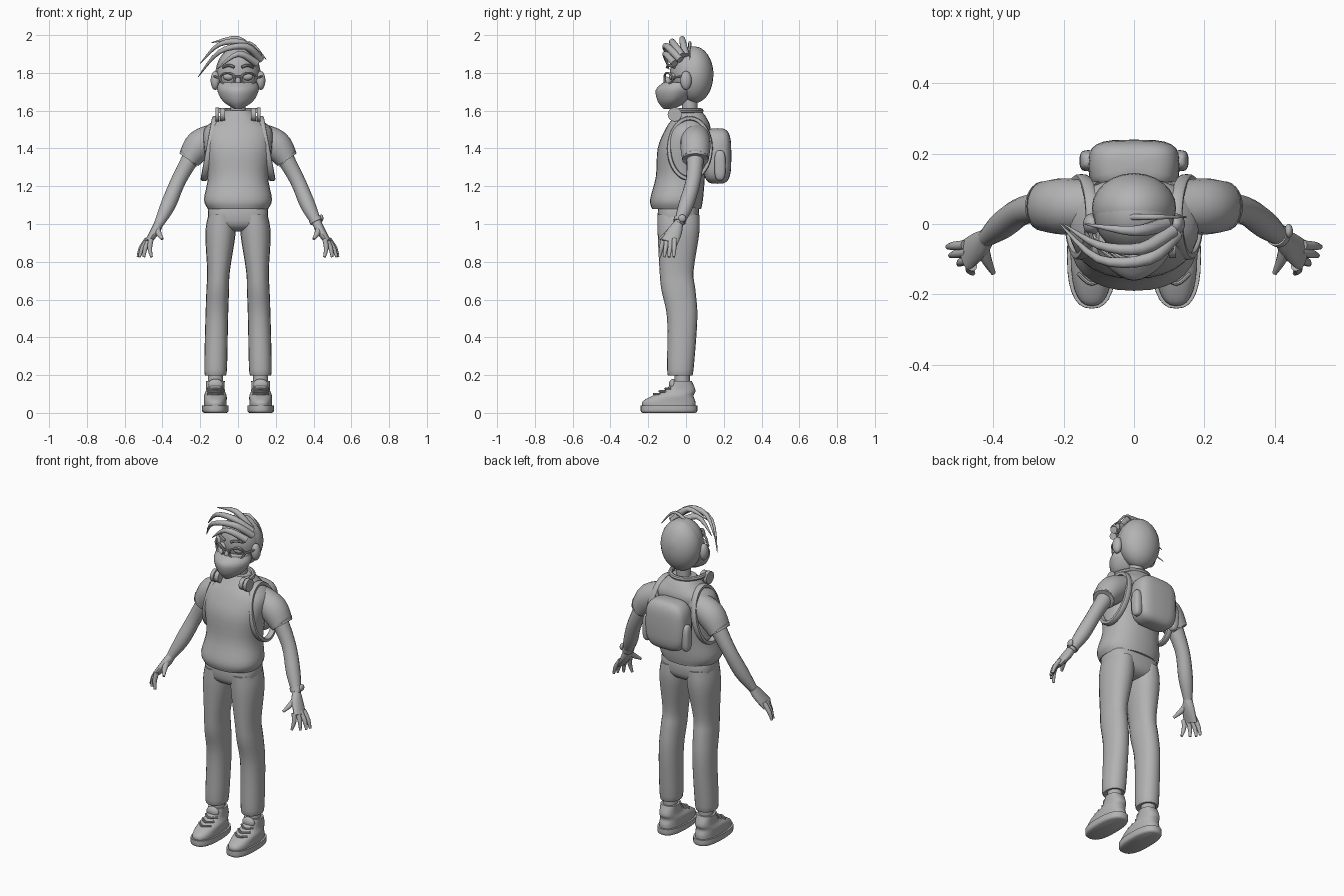
import bpy, bmesh
from math import sin, cos, pi, copysign, radians
from mathutils import Vector, Matrix

cube = bpy.data.objects.get("Cube")
if cube:
    bpy.data.objects.remove(cube)

grey = bpy.data.materials.new("plain grey")
grey.use_nodes = True
tone = (.45, .45, .45, 1)
grey.diffuse_color = tone
grey.node_tree.nodes["Principled BSDF"].inputs["Base Color"].default_value = tone

SIDE, BACK, UP = Matrix.Identity(3)


def place(name, mesh):
    bpy.context.collection.objects.link(bpy.data.objects.new(name, mesh))


def finish(name, bm, paired):
    """Shade the part and add it once, or as a mirrored left and right pair."""
    bmesh.ops.recalc_face_normals(bm, faces=bm.faces)
    mesh = bpy.data.meshes.new(name)
    bm.to_mesh(mesh)
    bm.free()
    mesh.materials.append(grey)
    mesh.shade_smooth()
    mesh.set_sharp_from_angle(angle=radians(40))
    if paired:
        mirrored = mesh.copy()
        mirrored.transform(Matrix.Scale(-1, 4, SIDE))
        mirrored.flip_normals()
        place("right_" + name, mirrored)
        place("left_" + name, mesh)
    else:
        place(name, mesh)


def swell(value, power):
    """Push a circle coordinate towards a rounded square."""
    return copysign(abs(value) ** (2 / power), value)


def smooth(rows, closed, steps=4):
    """Interpolate the rows with a smooth spline."""
    count, path = len(rows), []

    def pick(i):
        return Vector(rows[i % count] if closed else rows[max(0, min(count - 1, i))])

    for i in range(count if closed else count - 1):
        before, start, end, after = (pick(i + k) for k in (-1, 0, 1, 2))
        enter, leave = (end - before) / 2, (after - start) / 2
        for step in range(steps):
            t = step / steps
            ease = t * t * (3 - 2 * t)
            path.append(start.lerp(end, ease) + enter * (t * (1 - t) ** 2)
                        - leave * (t * t * (1 - t)))
    if not closed:
        path.append(Vector(rows[-1]))
    return path


def sweep(name, rows, axis=None, ref=BACK, sides=16, power=2, closed=False, paired=False):
    """Skin rings (x, y, z, radius, optional second radius) along a smooth path."""
    path = smooth([(*row, row[-1])[:5] for row in rows], closed)
    bm, rings, count = bmesh.new(), [], len(path)
    for i, point in enumerate(path):
        ahead = path[(i + 1) % count] if closed else path[min(i + 1, count - 1)]
        behind = path[i - 1] if closed else path[max(i - 1, 0)]
        along = axis or Vector(ahead[:3]) - Vector(behind[:3])
        across = along.cross(ref).normalized()
        over = across.cross(along).normalized()
        ring = []
        for k in range(sides):
            angle = 2 * pi * k / sides
            ring.append(bm.verts.new(Vector(point[:3])
                                     + across * point[3] * swell(cos(angle), power)
                                     + over * point[4] * swell(sin(angle), power)))
        rings.append(ring)
    pairs = list(zip(rings, rings[1:]))
    if closed:
        pairs.append((rings[-1], rings[0]))
    else:
        bm.faces.new(rings[0])
        bm.faces.new(rings[-1])
    for lower, upper in pairs:
        for k in range(sides):
            bm.faces.new((lower[k - 1], lower[k], upper[k], upper[k - 1]))
    finish(name, bm, paired)


def stack(name, rows, x=0, **options):
    """Pile up level rings given as (height, y, half width, half depth)."""
    sweep(name, [(x, y, z, width, depth) for z, y, width, depth in rows],
          axis=UP, sides=28, **options)


def wire(name, points, radius, **options):
    sweep(name, [(*point, radius) for point in points], sides=8, **options)


def taper(name, points, thick, tip, **options):
    """Rounded strand or digit that narrows towards its last point."""
    last = len(points) - 1
    sweep(name, [(*point, thick + (tip - thick) * (i / last) ** 2)
                 for i, point in enumerate(points)], sides=10, **options)


def ball(name, centre, size, power=2, paired=False):
    """Ellipsoid, squarer for a higher power."""
    bm = bmesh.new()
    bmesh.ops.create_uvsphere(bm, u_segments=24, v_segments=16, radius=1)
    for vert in bm.verts:
        vert.co = [c + s * swell(w, power) for c, s, w in zip(centre, size, vert.co)]
    finish(name, bm, paired)


# Shirt with rolled hem and neck opening
stack("shirt", [
    (1.08, -.05, .16, .13), (1.13, -.05, .18, .14), (1.25, -.03, .16, .13),
    (1.4, -.02, .18, .13), (1.5, .01, .18, .12), (1.56, .02, .11, .09),
    (1.6, .02, .07, .06)], power=2.3)
stack("neck", [(1.5, .02, .04, .04), (1.7, .02, .04, .04)])

# Trousers: one hip piece and two legs that lean inwards as they rise
ball("trouser_hips", (0, -.04, 1.05), (.16, .11, .09), power=3)
leg = [(.2, -.03, .05, .06), (.23, -.03, .06, .07), (.5, -.02, .06, .08),
       (.65, -.04, .06, .09), (.75, -.05, .06, .09), (.95, -.04, .08, .11),
       (1.05, -.04, .07, .11)]
sweep("trouser_leg", [(.12 - .03 * z * z, y, z, width, depth) for z, y, width, depth in leg],
      axis=UP, sides=20, power=2.2, paired=True)

# Shoes
stack("sock", [(.1, -.02, .04, .04), (.22, -.02, .04, .04)], x=.12, paired=True)
stack("shoe_sole", [(0, -.09, .06, .14), (.01, -.09, .07, .15), (.04, -.09, .07, .15)],
      x=.12, power=2.5, paired=True)
stack("shoe_upper", [(.03, -.09, .06, .14), (.06, -.09, .06, .14), (.09, -.07, .06, .11),
                     (.12, -.03, .05, .08), (.17, -.02, .05, .05)],
      x=.12, power=2.4, paired=True)
ball("shoe_tongue", (.12, -.07, .15), (.04, .02, .03), paired=True)
for row in range(4):
    front = Vector((.12, -.17 + .03 * row, .1 + .014 * row))
    wire("shoe_lace", [front + SIDE * .04 * k + BACK * .03 * k * k for k in (-1, 0, 1)],
         .006, ref=UP, paired=True)

# Sleeves, arms and palms
sleeve = [(.1, .05, 1.48, .06, .07), (.2, .05, 1.42, .08, .08), (.26, .05, 1.34, .06, .07)]
sweep("sleeve", sleeve, sides=20, paired=True)
cuff_end = Vector(sleeve[-1])
cuff_end.z -= .01
sweep("sleeve_cuff", [Vector(sleeve[-1]) * 1.01, cuff_end * 1.01], axis=UP - SIDE, paired=True)
wrist = (.42, -.04, 1)
sweep("arm", [(.22, .05, 1.4, .05), (.31, .04, 1.24, .04), (.37, 0, 1.1, .04),
              (*wrist, .025)], paired=True)
sweep("palm", [(*wrist, .024, .026), (.44, -.06, .96, .024, .04), (.48, -.09, .9, .016, .046)],
      paired=True)

# Fingers fan out from the palm
for i, finger in enumerate(("index", "middle", "ring", "little")):
    root = Vector((.46 + .007 * i, -.12 + .02 * i, .92))
    tip = Vector((.53 - .008 * (3 - i) ** 2, -.14 + .025 * i, .825))
    knuckle = root.lerp(tip, .5) + SIDE * .008
    taper(finger + "_finger", [root, knuckle, tip], .014, .007, paired=True)
taper("thumb", [(.43, -.06, .98), (.42, -.1, .95), (.4, -.14, .92)], .018, .007, paired=True)

# Head, hair shell and pointed face mask
ball("head", (0, .03, 1.8), (.115, .115, .14))
ball("hair_shell", (0, .045, 1.79), (.12, .1, .15))
stack("face_mask", [(1.61, -.09, .02, .03), (1.65, -.07, .08, .08), (1.71, -.05, .11, .11),
                    (1.75, -.04, .1, .08)], power=1.7)
ball("nose", (0, -.1, 1.75), (.016, .02, .03))
ball("ear", (.12, 0, 1.76), (.025, .03, .05), paired=True)
ball("eye", (.05, -.07, 1.78), (.03, .02, .02), paired=True)
wire("brow", [(.02, -.1, 1.83), (.05, -.09, 1.84), (.08, -.06, 1.83)], .008, ref=UP, paired=True)

# Swept hair strands, thick at the root and pointed at the tip
strands = {
    "long": [(.12, -.03, 1.87), (.04, -.1, 1.94), (-.1, -.1, 1.91), (-.21, 0, 1.78)],
    "upper": [(.11, -.02, 1.89), (.02, -.07, 1.96), (-.1, -.06, 1.95), (-.2, 0, 1.85)],
    "low": [(.1, -.06, 1.85), (0, -.11, 1.9), (-.11, -.09, 1.82)],
    "top": [(.09, 0, 1.89), (0, -.02, 1.98), (-.14, 0, 1.96)],
    "side": [(-.05, .02, 1.9), (.06, .02, 1.96), (.15, .02, 1.87)],
}
for style, points in strands.items():
    taper("hair_strand_" + style, points, .01 if style == "side" else .02, .002)

# Glasses curve round the face
rim = []
for k in range(12):
    x = .056 + .038 * cos(k * pi / 6)
    rim.append((x, 5 * x * x - .115, 1.77 + .03 * sin(k * pi / 6)))
wire("glasses_rim", rim, .006, closed=True, paired=True)
wire("glasses_bridge", [(-.02, -.11, 1.78), (.02, -.11, 1.78)], .005, ref=UP)
wire("glasses_temple", [rim[0], (.12, -.04, 1.78), (.13, .02, 1.78)], .006, ref=UP, paired=True)

# Headphones rest round the neck
wire("headphone_band", [(.1 * cos(k * pi / 8), .12 * sin(k * pi / 8) - .04, 1.6)
                        for k in range(9)], .013, ref=UP)
for part, inner, outer, radius in (("pad", .07, .095, .034), ("shell", .1, .12, .037)):
    sweep("headphone_" + part, [(x, -.06, 1.58, radius) for x in (inner, outer)],
          axis=SIDE, sides=20, paired=True)

# Backpack, side pockets and looping straps
ball("backpack", (0, .165, 1.36), (.13, .075, .147), power=3.5)
ball("backpack_pocket", (.13, .18, 1.31), (.025, .03, .08), power=3, paired=True)
strap = []
for k in range(12):
    rise, reach = sin(k * pi / 6), cos(k * pi / 6)
    strap.append((.15 - .03 * rise, .02 + .11 * reach, 1.4 + .16 * rise, .012, .018))
sweep("backpack_strap", strap, ref=SIDE, sides=12, power=3, closed=True, paired=True)

# Wristwatch on the left arm
sweep("watch_band", [(.405, -.03, 1.03, .033), (.415, -.035, 1.01, .033)])
ball("watch_face", (.44, -.02, 1.03), (.012, .02, .02))
